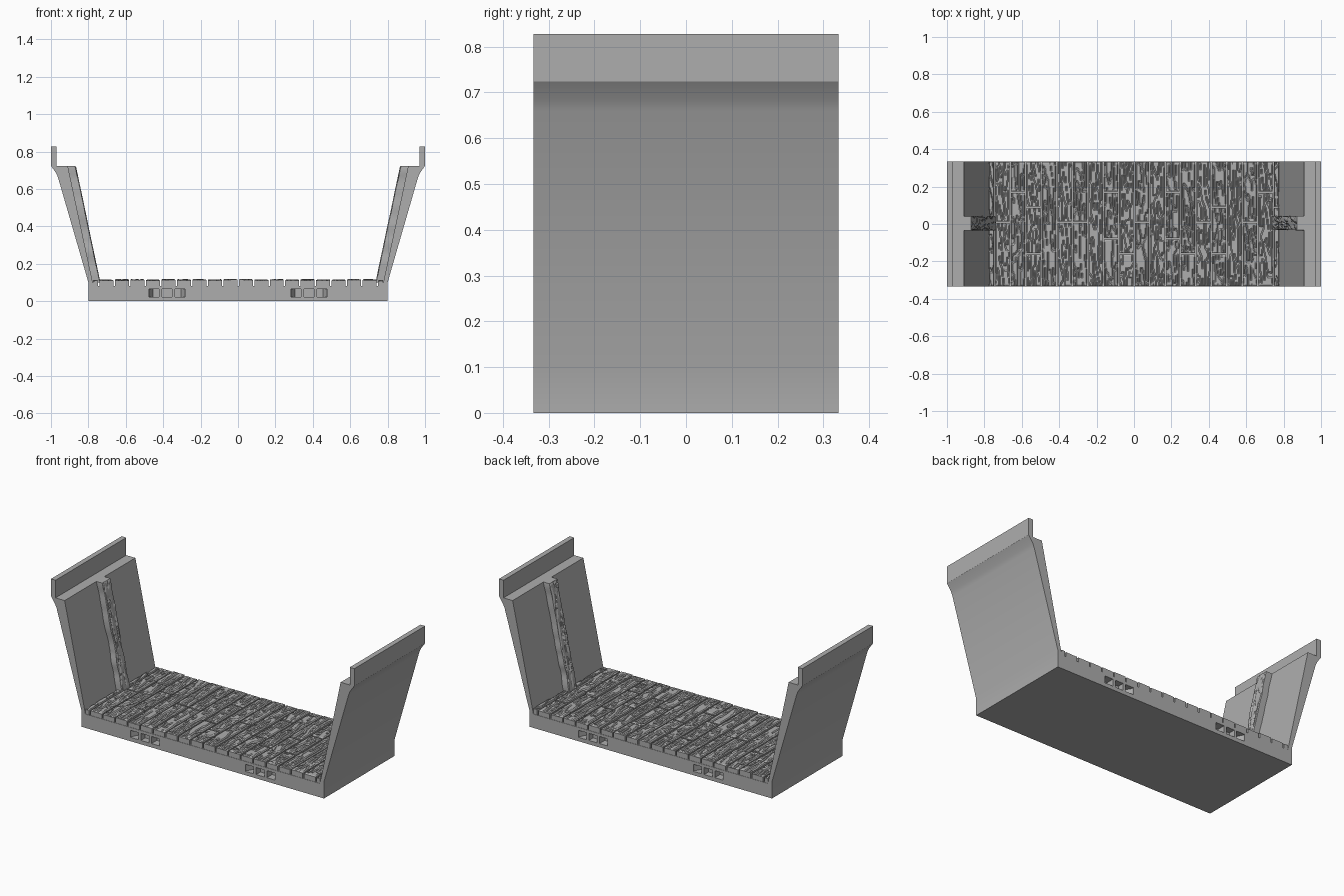
import bpy, bmesh, random
from mathutils import Matrix, Vector, noise

random.seed(4)
default = bpy.data.objects.get("Cube")
if default:
    bpy.data.objects.remove(default, do_unlink=True)

stone = bpy.data.materials.new("plain grey")
stone.use_nodes = True
GREY = (0.42, 0.42, 0.42, 1)
stone.diffuse_color = GREY
stone.node_tree.nodes["Principled BSDF"].inputs["Base Color"].default_value = GREY

HALF_DEPTH = 0.333


def finish(bm, name):
    """Turn a bmesh into a named object with clean normals."""
    bmesh.ops.recalc_face_normals(bm, faces=bm.faces)
    mesh = bpy.data.meshes.new(name)
    bm.to_mesh(mesh)
    bm.free()
    mesh.materials.append(stone)
    obj = bpy.data.objects.new(name, mesh)
    bpy.context.collection.objects.link(obj)
    return obj


def smooth(obj):
    bpy.ops.object.select_all(action="DESELECT")
    obj.select_set(True)
    bpy.context.view_layer.objects.active = obj
    bpy.ops.object.shade_smooth_by_angle(angle=0.5)


def prism(bm, points, sweep):
    """Sweep a closed outline along a vector."""
    face = bm.faces.new([bm.verts.new(p) for p in points])
    top = bmesh.ops.extrude_face_region(bm, geom=[face])["geom"]
    bmesh.ops.translate(bm, vec=sweep, verts=[v for v in top if isinstance(v, bmesh.types.BMVert)])


def carved_board(bm, frame, width, length, height, grain=0.006, wobble=0.0):
    """Board with carved wood grain on its upper face; frame maps it into place."""
    seed = random.uniform(0, 90)
    nx, ny = 14, max(4, round(length / 0.007))
    made = bmesh.ops.create_grid(bm, x_segments=nx, y_segments=ny, size=1)["verts"]
    rim = {e for v in made for e in v.link_edges if e.is_boundary}
    for v in made:
        edge = v.is_boundary
        x, y = v.co.x * width / 2, v.co.y * length / 2
        n = noise.noise(Vector((x * 55 + y * 4 + seed, y * 9, seed)))
        z = height - (0.004 if edge else 0)
        if abs(n) < 0.13 and not edge:
            z -= grain
        z += 0.002 * noise.noise(Vector((x * 9, y * 6, seed)))
        x += wobble * noise.noise(Vector((seed, y * 12, v.co.x)))
        v.co = (x, y, z)
    skirt = bmesh.ops.extrude_edge_only(bm, edges=list(rim))["geom"]
    low = [v for v in skirt if isinstance(v, bmesh.types.BMVert)]
    for v in low:
        v.co.z = 0
    bmesh.ops.transform(bm, matrix=frame, verts=made + low)


# Base slab and both leaning walls with raised outer lips
half = [(0.8, 0), (0.8, 0.1), (0.962, 0.66), (0.972, 0.684), (1, 0.724), (1, 0.827),
        (0.97, 0.827), (0.97, 0.722), (0.91, 0.722), (0.773, 0.082)]
outline = half + [(-x, z) for x, z in reversed(half)]
bm = bmesh.new()
prism(bm, [(x, -HALF_DEPTH, z) for x, z in outline], (0, 2 * HALF_DEPTH, 0))
tray = finish(bm, "base_and_walls")

# Connector sockets cut in front and back: a square one between two angled ones
angled = [(0.043, -0.01), (0.097, -0.01), (0.097, 0.01), (0.075, 0.05), (0.043, 0.05)]
plans = [angled, [(-x, d) for x, d in angled],
         [(-0.027, -0.01), (0.027, -0.01), (0.027, 0.04), (-0.027, 0.04)]]
bm = bmesh.new()
for side in (-1, 1):
    for centre in (-0.38, 0.38):
        for plan in plans:
            prism(bm, [(centre + x, side * (HALF_DEPTH - d), 0.023) for x, d in plan], (0, 0, 0.042))
cutter = finish(bm, "socket_cutter")
cutter.hide_render = True
cut = tray.modifiers.new("sockets", "BOOLEAN")
cut.operation, cut.solver, cut.object = "DIFFERENCE", "EXACT", cutter
bpy.context.view_layer.objects.active = tray
bpy.ops.object.modifier_apply(modifier=cut.name)
bpy.data.objects.remove(cutter, do_unlink=True)
smooth(tray)

# Floor planks: each column is split at its listed end joints
joints = [[0.01], [0.17], [0.09, -0.16], [], [0.01], [0.01], [], [0.17, -0.08], [-0.16],
          [0.01], [], [0.17, -0.08], [-0.16], [0.01], [0.09, -0.16], [], [0.01], [0.17]]
START, PITCH, GAP = -0.745, 0.0828, 0.008
columns = [(START + PITCH * i, PITCH, cuts) for i, cuts in enumerate(joints)]
columns += [(-0.778, 0.033, []), (0.745, 0.033, [0.09])]
bm = bmesh.new()
for left, width, cuts in columns:
    ends = sorted([-HALF_DEPTH - GAP / 2 + 0.002, *cuts, HALF_DEPTH + GAP / 2 - 0.002])
    for a, b in zip(ends, ends[1:]):
        frame = Matrix.Translation((left + width / 2, (a + b) / 2, 0.079))
        carved_board(bm, frame, width - GAP, b - a - GAP, random.uniform(0.034, 0.039))
smooth(finish(bm, "floor_planks"))

# One leaning timber post against each wall
for side, name in ((1, "left_post"), (-1, "right_post")):
    foot, head = Vector((side * 0.78, 0.005, 0.1)), Vector((side * 0.912, 0.005, 0.722))
    along = (head - foot).normalized()
    frame = Matrix.Identity(4)
    for i, axis in enumerate((Vector((0, 1, 0)), along, Vector((-side, 0, 0)), (foot + head) / 2)):
        frame.col[i][:3] = axis
    bm = bmesh.new()
    carved_board(bm, frame, 0.07, (head - foot).length, 0.045, 0.004, 0.008)
    smooth(finish(bm, name))
